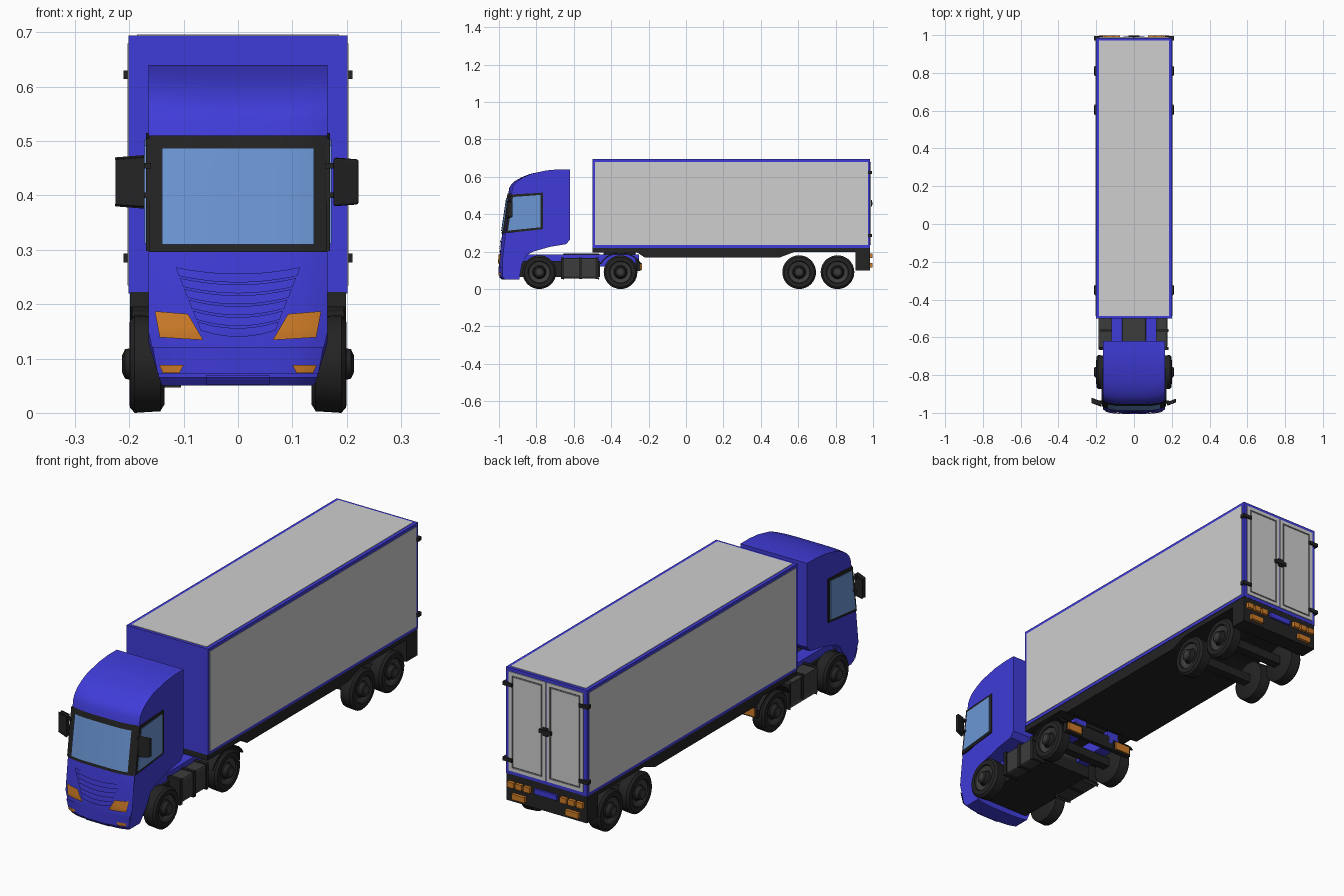
import bpy, bmesh, math

if "Cube" in bpy.data.objects:
    bpy.data.objects.remove(bpy.data.objects["Cube"])


def make_material(name, red, green, blue):
    mat = bpy.data.materials.new(name)
    mat.use_nodes = True
    mat.diffuse_color = (red, green, blue, 1)
    shader = next(n for n in mat.node_tree.nodes if n.type == 'BSDF_PRINCIPLED')
    shader.inputs["Base Color"].default_value = (red, green, blue, 1)
    shader.inputs["Roughness"].default_value = 0.6
    return mat


BLUE = make_material("royal_blue", .051, .045, .69)
GREY = make_material("light_grey", .62, .62, .62)
SEAL = make_material("seal_grey", .2, .2, .2)
BLACK = make_material("soft_black", .017, .017, .017)
DARK = make_material("dark_grey", .045, .045, .045)
GLASS = make_material("window_blue", .15, .31, .67)
ORANGE = make_material("lamp_orange", .62, .2, .02)


def finish(name, bm, mats, angle=None):
    bmesh.ops.recalc_face_normals(bm, faces=bm.faces[:])
    mesh = bpy.data.meshes.new(name)
    bm.to_mesh(mesh)
    bm.free()
    for mat in mats:
        mesh.materials.append(mat)
    obj = bpy.data.objects.new(name, mesh)
    bpy.context.collection.objects.link(obj)
    if angle:
        bpy.ops.object.select_all(action='DESELECT')
        obj.select_set(True)
        bpy.context.view_layer.objects.active = obj
        bpy.ops.object.shade_smooth_by_angle(angle=math.radians(angle))
    return obj


def box(name, x, y, z, mat, mirror=False, bevel=0):
    for sign, side in ((1, "left_"), (-1, "right_")) if mirror else ((1, ""),):
        bm = bmesh.new()
        bmesh.ops.create_cube(bm, size=1)
        for v in bm.verts:
            v.co = (sign * (x[0] if v.co.x < 0 else x[1]),
                    y[0] if v.co.y < 0 else y[1],
                    z[0] if v.co.z < 0 else z[1])
        if bevel:
            bmesh.ops.bevel(bm, geom=bm.edges[:], offset=bevel, segments=2,
                            affect='EDGES', profile=.5)
        finish(side + name, bm, [mat])


def extrude_profile(name, points, x0, x1, mat):
    bm = bmesh.new()
    ring = [[bm.verts.new((x, y, z)) for y, z in points] for x in (x0, x1)]
    n = len(points)
    for i in range(n):
        j = (i + 1) % n
        bm.faces.new((ring[0][i], ring[0][j], ring[1][j], ring[1][i]))
    for r in ring:
        bm.faces.new(r)
    return finish(name, bm, [mat])


# Cab shell: side profile swept across the width with a bowed front
FRONT = [(-.985, .05), (-.998, .065), (-1, .15), (-.985, .28), (-.955, .48),
         (-.945, .54), (-.935, .558), (-.915, .577), (-.88, .597)]
REST = [(-.835, .615), (-.745, .634), (-.68, .64), (-.62, .64), (-.62, .265), (-.64, .24),
        (-.73, .225), (-.82, .2), (-.86, .18), (-.89, .13), (-.905, .05)]


def half_width(z):
    return .165 - .025 * max(0, min(1, (.12 - z) / .07))


def bow(t, y):
    return .018 * t ** 4 * max(0, min(1, (-.8 - y) / .14))


def front_y(x, z):
    for (ya, za), (yb, zb) in zip(FRONT, FRONT[1:]):
        if za <= z <= zb:
            y = ya + (yb - ya) * (z - za) / (zb - za)
            return y + bow(x / half_width(z), y)
    return FRONT[0][0]


bm = bmesh.new()
profile = FRONT + REST
columns = 16
rings = []
for c in range(columns + 1):
    t = 2 * c / columns - 1
    rings.append([bm.verts.new((t * half_width(z), y + bow(t, y), z)) for y, z in profile])
for a, b in zip(rings, rings[1:]):
    for i in range(len(profile)):
        j = (i + 1) % len(profile)
        bm.faces.new((a[i], a[j], b[j], b[i]))
bm.faces.new(rings[0])
bm.faces.new(rings[-1])
finish("cab_shell", bm, [BLUE], 30)


# Plates that follow the cab front; corners run anticlockwise from lower left
def front_plate(name, corners, mat, lift=.004, sag=0, mirror=False, rows=8):
    sets = [("", corners)]
    if mirror:
        flipped = [(-corners[k][0], corners[k][1]) for k in (1, 0, 3, 2)]
        sets = [("right_", corners), ("left_", flipped)]
    for side, (bl, br, tr, tl) in sets:
        bm = bmesh.new()
        grid = []
        for r in range(rows + 1):
            v = r / rows
            line = []
            for c in range(columns + 1):
                u = c / columns
                x, z = [(bl[k] * (1 - u) + br[k] * u) * (1 - v)
                        + (tl[k] * (1 - u) + tr[k] * u) * v for k in (0, 1)]
                z -= sag * 4 * u * (1 - u)
                line.append(bm.verts.new((x, front_y(x, z) - lift, z)))
            grid.append(line)
        for low, high in zip(grid, grid[1:]):
            for c in range(columns):
                bm.faces.new((low[c], low[c + 1], high[c + 1], high[c]))
        bmesh.ops.solidify(bm, geom=bm.faces[:], thickness=.006)
        for v in bm.verts:
            v.co.y = min(v.co.y, front_y(v.co.x, max(.05, v.co.z)) + .004)
        finish(side + name, bm, [mat], 30)


front_plate("windscreen_frame", [(-.164, .296), (.164, .296), (.164, .51), (-.164, .51)], BLACK)
front_plate("windscreen", [(-.14, .31), (.14, .31), (.14, .487), (-.14, .487)], GLASS, .008)
front_plate("bumper_panel", [(-.148, .072), (.148, .072), (.157, .12), (-.157, .12)], BLUE, .004)
front_plate("number_plate", [(-.058, .051), (.058, .051), (.058, .07), (-.058, .07)], BLUE, .005)
front_plate("headlamp", [(-.144, .139), (-.064, .134), (-.092, .182), (-.153, .187)],
            ORANGE, .006, mirror=True)
front_plate("fog_lamp", [(-.138, .073), (-.108, .073), (-.1, .088), (-.145, .088)],
            ORANGE, .008, mirror=True)

# Grille slats narrowing downwards
for i in range(6):
    top = .268 - .02 * i
    w_top, w_low = .115 - .008 * i, .109 - .008 * i
    front_plate("grille_slat", [(-w_low, top - .016), (w_low, top - .016),
                                (w_top, top), (-w_top, top)], BLUE, .005, sag=.012, rows=2)

# Side windows and mirrors
for sign, side in ((1, "left_"), (-1, "right_")):
    def side_plate(name, points, reach, mat):
        extrude_profile(side + name, points, sign * .16, sign * reach, mat)
    side_plate("door_window_frame",
               [(-.965, .298), (-.765, .32), (-.765, .515), (-.936, .505)], .169, BLACK)
    side_plate("door_window",
               [(-.952, .312), (-.777, .33), (-.777, .503), (-.925, .492)], .172, GLASS)
    bm = bmesh.new()
    bmesh.ops.create_cube(bm, size=1)
    for v in bm.verts:
        outer = v.co.x > 0
        y = -.935 if outer else -.952
        shrink = .92 if outer else 1
        v.co = (sign * (.222 if outer else .176), y + v.co.y * .02, .425 + v.co.z * .09 * shrink)
    bmesh.ops.bevel(bm, geom=bm.edges[:], offset=.004, segments=2, affect='EDGES', profile=.5)
    finish(side + "mirror", bm, [BLACK])
for z in (.4, .455):
    box("mirror_arm", (.16, .185), (-.95, -.935), (z - .005, z + .005), BLACK, True)


# Wheels: turned section of tyre, rim and hub
SECTION = [(.135, 0), (.135, .074), (.143, .087), (.19, .09), (.199, .08), (.2, .06),
           (.194, .057), (.186, .036), (.19, .031), (.208, .027), (.213, .016), (.213, 0)]
SECTION_COLOURS = [0, 0, 0, 0, 0, 0, 1, 0, 0, 0, 1]


def wheel(name, y, sign, segments=36):
    bm = bmesh.new()
    rings = []
    for x, r in SECTION:
        count = segments if r else 1
        rings.append([bm.verts.new((sign * x, y + r * math.cos(k * math.tau / segments),
                                    .09 + r * math.sin(k * math.tau / segments)))
                      for k in range(count)])
    for a, b, colour in zip(rings, rings[1:], SECTION_COLOURS):
        for k in range(segments):
            j = (k + 1) % segments
            loop = [a[k % len(a)], a[j % len(a)], b[j % len(b)], b[k % len(b)]]
            face = bm.faces.new(list(dict.fromkeys(loop)))
            face.material_index = colour
    finish(name, bm, [BLACK, DARK], 35)


for label, y in (("front", -.784), ("drive", -.35), ("trailer_front", .605), ("trailer_rear", .81)):
    for sign, side in ((1, "left_"), (-1, "right_")):
        wheel(side + label + "_wheel", y, sign)
    box(label + "_axle", (-.14, .14), (y - .02, y + .02), (.07, .11), BLACK)

# Tractor chassis
box("chassis_rail", (.06, .12), (-.9, -.25), (.12, .185), BLUE, True)
box("belly", (-.13, .13), (-.89, -.46), (.065, .15), BLACK)
box("gearbox", (-.065, .065), (-.66, -.46), (.1, .19), DARK, bevel=.01)
box("rear_crossmember", (-.13, .13), (-.27, -.25), (.1, .16), BLACK)
box("fuel_tank", (.115, .178), (-.655, -.47), (.057, .165), DARK, True, .01)
for y in (-.66, -.565, -.475):
    box("tank_strap", (.112, .182), (y - .008, y + .008), (.054, .169), BLACK, True)
box("tail_lamp_housing", (.09, .18), (-.262, -.243), (.095, .145), BLACK, True)
box("tail_lamp", (.097, .173), (-.245, -.236), (.102, .138), ORANGE, True)
box("coupling_plate", (-.1, .1), (-.44, -.27), (.18, .198), BLACK, bevel=.005)
arc = [math.radians(25 + 13 * k) for k in range(11)]
fender = [(-.35 + r * 1.15 * math.cos(a), .09 + r * math.sin(a))
          for r, angles in ((.106, arc), (.1, arc[::-1])) for a in angles]
for sign, side in ((1, "left_"), (-1, "right_")):
    extrude_profile(side + "drive_fender", fender, sign * .13, sign * .195, BLACK)

# Trailer underframe and rear bumper
extrude_profile("trailer_underframe",
                [(-.5, .222), (-.5, .195), (-.26, .195), (-.22, .168), (.5, .168), (.58, .198),
                 (.98, .198), (.98, .222)], -.199, .199, BLACK)
box("rear_bumper", (-.199, .199), (.905, .984), (.1, .222), BLACK)
box("rear_number_plate", (-.055, .055), (.98, .993), (.166, .19), BLUE)
for x in (.09, .13, .17):
    box("upper_rear_lamp", (x - .016, x + .016), (.98, .998), (.165, .19), ORANGE, True)
box("lower_rear_lamp", (.1, .165), (.98, .998), (.115, .14), ORANGE, True)

# Trailer body: blue shell showing as a frame around the grey panels
box("trailer_shell", (-.201, .201), (-.5, .985), (.22, .694), BLUE)
box("side_panel", (.196, .203), (-.487, .972), (.234, .68), GREY, True)
box("roof_panel", (-.186, .186), (-.487, .972), (.69, .696), GREY)


# Rear doors with a sealed groove
def door(name, sign):
    bm = bmesh.new()
    x0, x1 = sorted((sign * .003, sign * .184))
    face = bm.faces.new([bm.verts.new((x, .989, z)) for x, z in
                         ((x0, .236), (x0, .679), (x1, .679), (x1, .236))])
    bm.normal_update()
    bmesh.ops.inset_region(bm, faces=[face], thickness=.022, use_boundary=True)
    for depth in (-.003, .003):
        ring = bmesh.ops.inset_region(bm, faces=[face], thickness=.004,
                                      depth=depth, use_boundary=True)
        for f in ring["faces"]:
            f.material_index = 1
    edge = [e for e in bm.edges if e.is_boundary]
    skirt = bmesh.ops.extrude_edge_only(bm, edges=edge)["geom"]
    for v in skirt:
        if isinstance(v, bmesh.types.BMVert):
            v.co.y = .984
    finish(name, bm, [GREY, SEAL])


door("left_door", 1)
door("right_door", -1)
for z in (.285, .622):
    box("door_hinge", (.165, .211), (.972, .995), (z - .008, z + .008), BLACK, True)
box("door_latch", (-.03, .03), (.985, .998), (.45, .466), BLACK)
box("latch_plate", (-.012, .012), (.985, .995), (.44, .476), BLACK)
